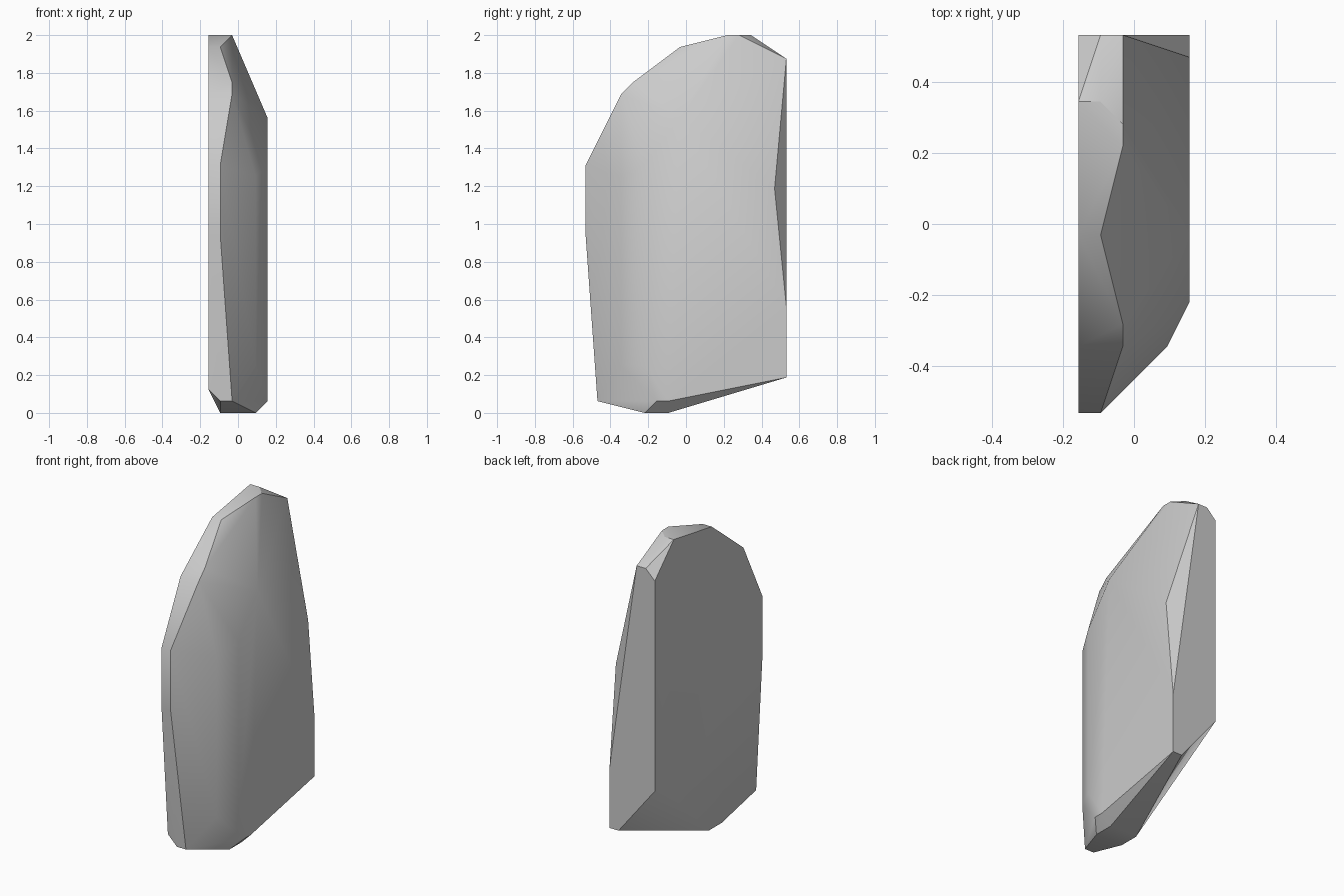
import bpy
import bmesh
import math

# Remove the default cube
default_cube = bpy.data.objects.get("Cube")
if default_cube:
    bpy.data.objects.remove(default_cube, do_unlink=True)

# The stone is measured in small grid cells: width, depth, height
CELL = 1 / 16
HALF_WIDTH = 2.5
HALF_DEPTH = 8.5


def grid_point(layer, depth, height):
    """Turn grid cells into a position centred on the ground."""
    return ((layer - HALF_WIDTH) * CELL, (depth - HALF_DEPTH) * CELL, height * CELL)


def make_material(name, color):
    material = bpy.data.materials.new(name)
    material.use_nodes = True
    material.diffuse_color = color
    shader = material.node_tree.nodes["Principled BSDF"]
    shader.inputs["Base Color"].default_value = color
    shader.inputs["Roughness"].default_value = 0.9
    return material


def make_chiselled_stone(name, profiles, material):
    """Wrap a faceted skin around upright profiles stacked across the width."""
    mesh = bpy.data.meshes.new(name)
    bm = bmesh.new()
    for layer, profile in profiles.items():
        for depth, height in profile:
            bm.verts.new(grid_point(layer, depth, height))
    hull = bmesh.ops.convex_hull(bm, input=bm.verts)
    unused = {item for item in hull["geom_interior"] + hull["geom_unused"]
              if isinstance(item, bmesh.types.BMVert)}
    bmesh.ops.delete(bm, geom=list(unused), context="VERTS")
    # Merge coplanar triangles into clean flat facets
    bmesh.ops.dissolve_limit(bm, angle_limit=math.radians(1),
                             verts=bm.verts, edges=bm.edges)
    bmesh.ops.recalc_face_normals(bm, faces=bm.faces)
    bm.to_mesh(mesh)
    bm.free()
    mesh.materials.append(material)
    stone = bpy.data.objects.new(name, mesh)
    bpy.context.collection.objects.link(stone)
    return stone


# Flat broad side, front ridge, crest, bevelled flank and far broad side
flat_side = [(17, 8), (17, 29), (14, 32), (8, 31), (3, 27),
             (0, 21), (0, 15), (1, 2), (15, 7)]
front_ridge = [(0, 21), (0, 15), (1, 1), (5, 0), (7, 0),
               (17, 30), (14, 32), (8, 31)]
crest = [(12, 32), (13, 32), (17, 30), (8, 30), (4, 28), (3, 27), (1, 1)]
flank = [(3, 20), (3, 4), (5, 0), (7, 0), (17, 3)]
far_side = [(17, 3), (17, 9), (16, 19), (8, 25), (5, 21), (5, 4), (6, 1), (7, 1)]

stone_grey = make_material("stone_grey", (0.6, 0.6, 0.6, 1))
stone = make_chiselled_stone(
    "stone_slab",
    {0: flat_side, 1: front_ridge, 2: crest, 4: flank, 5: far_side},
    stone_grey,
)

# Smooth the gentle slopes, keep the chiselled edges sharp
bpy.ops.object.select_all(action="DESELECT")
stone.select_set(True)
bpy.context.view_layer.objects.active = stone
bpy.ops.object.shade_smooth_by_angle(angle=math.radians(30))
